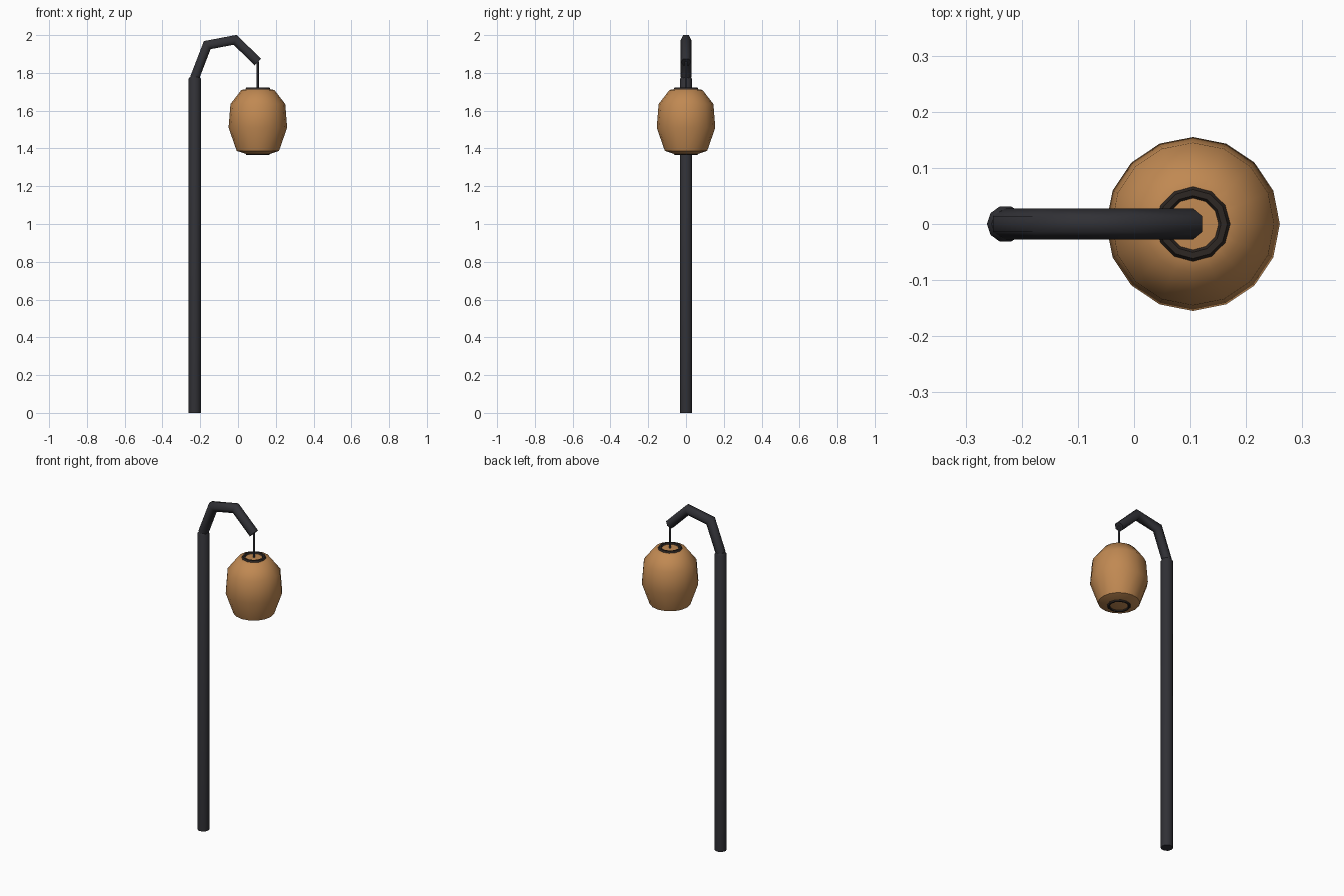
import bpy, bmesh, math
from mathutils import Vector

if "Cube" in bpy.data.objects:
    bpy.data.objects.remove(bpy.data.objects["Cube"])

POST_X, LAMP_X = -0.229, 0.105


def material(name, rgb):
    m = bpy.data.materials.new(name)
    m.diffuse_color = (*rgb, 1)
    m.use_nodes = True
    m.node_tree.nodes["Principled BSDF"].inputs["Base Color"].default_value = m.diffuse_color
    return m


DARK = material("dark_metal", (0.03, 0.03, 0.036))
RING = material("dark_brown", (0.027, 0.02, 0.017))
AMBER = material("amber_shade", (0.53, 0.25, 0.085))


def finish(obj, name, mat, angle):
    obj.name = name
    obj.data.materials.append(mat)
    bpy.ops.object.select_all(action='DESELECT')
    obj.select_set(True)
    bpy.context.view_layer.objects.active = obj
    bpy.ops.object.shade_smooth_by_angle(angle=math.radians(angle))


def loft(name, rings, mat, angle):
    """Skin a list of equal-sized point rings and cap both ends."""
    bm = bmesh.new()
    vs = [[bm.verts.new(p) for p in ring] for ring in rings]
    n = len(vs[0])
    for a, b in zip(vs, vs[1:]):
        for i in range(n):
            j = (i + 1) % n
            bm.faces.new((a[i], a[j], b[j], b[i]))
    bm.faces.new(vs[0])
    bm.faces.new(vs[-1])
    bmesh.ops.recalc_face_normals(bm, faces=bm.faces)
    me = bpy.data.meshes.new(name)
    bm.to_mesh(me)
    bm.free()
    obj = bpy.data.objects.new(name, me)
    bpy.context.collection.objects.link(obj)
    finish(obj, name, mat, angle)


def lathe(name, x, profile, sides, mat, angle):
    rings = [[(x + r * math.cos(2 * math.pi * i / sides),
               r * math.sin(2 * math.pi * i / sides), z) for i in range(sides)]
             for r, z in profile]
    loft(name, rings, mat, angle)


def sweep_xz(name, path, radius, sides, mat, angle):
    """Mitred tube along a path in the xz plane."""
    pts = [Vector((x, 0, z)) for x, z in path]
    dirs = [(b - a).normalized() for a, b in zip(pts, pts[1:])]
    rings = []
    for k, p in enumerate(pts):
        d0, d1 = dirs[max(k - 1, 0)], dirs[min(k, len(dirs) - 1)]
        t = (d0 + d1).normalized()
        across = Vector((-t.z, 0, t.x)) / t.dot(d0)
        rings.append([p + radius * (Vector((0, math.cos(a), 0)) + across * math.sin(a))
                      for a in (2 * math.pi * i / sides for i in range(sides))])
    loft(name, rings, mat, angle)


# Upright post with a slightly chamfered top
lathe("post", POST_X, [(0.033, 0), (0.033, 1.768), (0.025, 1.78)], 10, DARK, 40)

# Bent hexagonal arm reaching over to the lantern
sweep_xz("arm", [(POST_X, 1.775), (-0.163, 1.947), (-0.015, 1.975), (LAMP_X, 1.857)],
         0.028, 6, DARK, 65)

# Hanging wire
lathe("hanging_wire", LAMP_X, [(0.006, 1.71), (0.006, 1.86)], 6, DARK, 65)

# Lantern shade
lathe("lantern_shade", LAMP_X,
      [(0.06, 1.37), (0.112, 1.387), (0.155, 1.51), (0.145, 1.635), (0.087, 1.71), (0.055, 1.714)],
      16, AMBER, 50)

# Dark rims at the top and bottom of the shade
for name, z, minor in (("top_rim", 1.712, 0.011), ("bottom_rim", 1.371, 0.008)):
    bpy.ops.mesh.primitive_torus_add(major_segments=12, minor_segments=6, major_radius=0.056,
                                     minor_radius=minor, location=(LAMP_X, 0, z))
    finish(bpy.context.object, name, RING, 40)
